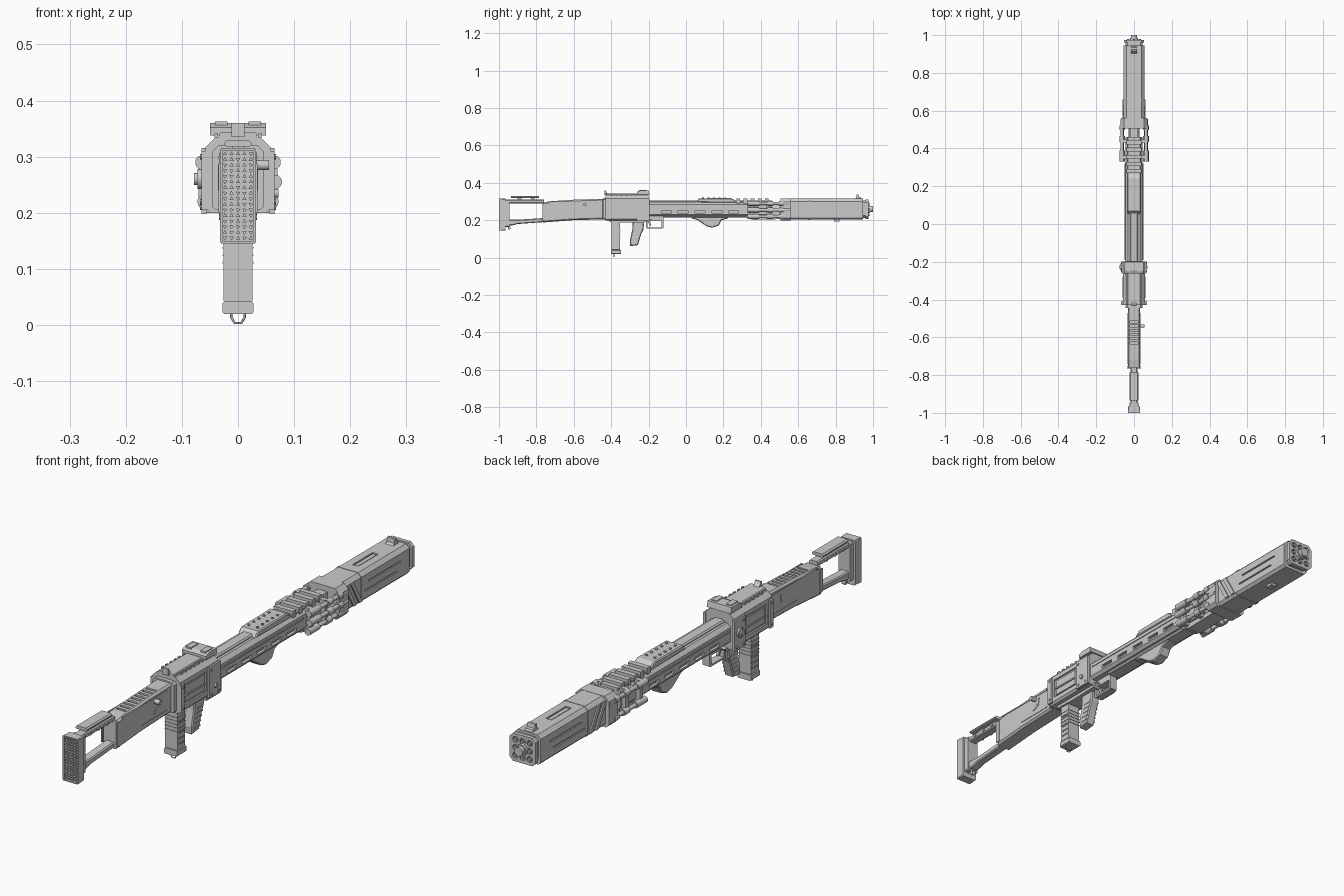
import bpy, bmesh, math, random
from mathutils import Matrix, Vector

random.seed(3)

def finish(name, bm):
    bmesh.ops.recalc_face_normals(bm, faces=bm.faces[:])
    me = bpy.data.meshes.new(name)
    bm.to_mesh(me)
    bm.free()
    ob = bpy.data.objects.new(name, me)
    bpy.context.collection.objects.link(ob)
    return ob

def add_prism(bm, pts, vec):
    f = bm.faces.new([bm.verts.new(p) for p in pts])
    r = bmesh.ops.extrude_face_region(bm, geom=[f])
    bmesh.ops.translate(bm, vec=vec, verts=[v for v in r['geom'] if isinstance(v, bmesh.types.BMVert)])

def boxes(name, specs):
    """specs: (x0, x1, y0, y1, z0, z1)"""
    bm = bmesh.new()
    for x0, x1, y0, y1, z0, z1 in specs:
        add_prism(bm, [(x0, y0, z0), (x1, y0, z0), (x1, y1, z0), (x0, y1, z0)], (0, 0, z1 - z0))
    return finish(name, bm)

def side(name, pts, x0, x1, bevel=0):
    """extrude a (y, z) outline across x"""
    bm = bmesh.new()
    add_prism(bm, [(x0, y, z) for y, z in pts], (x1 - x0, 0, 0))
    if bevel:
        es = [e for e in bm.edges if abs(e.verts[0].co.x - e.verts[1].co.x) < 1e-6]
        bmesh.ops.bevel(bm, geom=es, offset=bevel, segments=1, affect='EDGES')
    return finish(name, bm)

def bar(name, y0, y1, w, z0, z1, top=.01, low=.005):
    """chamfered bar running along y"""
    pts = [(-w + low, z0), (w - low, z0), (w, z0 + low), (w, z1 - top),
           (w - top, z1), (-w + top, z1), (-w, z1 - top), (-w, z0 + low)]
    bm = bmesh.new()
    add_prism(bm, [(x, y0, z) for x, z in pts], (0, y1 - y0, 0))
    return finish(name, bm)

def cyls(name, specs, axis='Y', n=14):
    """specs: (centre, radius, length)"""
    bm = bmesh.new()
    rot = Matrix.Rotation(math.pi / 2, 4, 'X' if axis == 'Y' else 'Y') if axis != 'Z' else Matrix()
    for c, r, l in specs:
        bmesh.ops.create_cone(bm, cap_ends=True, segments=n, radius1=r, radius2=r, depth=l,
                              matrix=Matrix.Translation(c) @ rot)
    ob = finish(name, bm)
    ob.data.shade_smooth()
    ob.data.set_sharp_from_angle(angle=math.radians(40))
    return ob

def cut(ob, cutter):
    m = ob.modifiers.new('cut', 'BOOLEAN')
    m.operation, m.object, m.solver = 'DIFFERENCE', cutter, 'EXACT'
    bpy.context.view_layer.update()
    ob.data = bpy.data.meshes.new_from_object(ob.evaluated_get(bpy.context.evaluated_depsgraph_get()))
    ob.modifiers.clear()
    bpy.data.objects.remove(cutter)

def both(specs):
    return [t for s in specs for t in (s, (-s[1], -s[0]) + tuple(s[2:]))]

# Butt plate with triangular grip studs
bar('butt_plate', -.99, -.965, .032, .145, .315, .004, .004)
bar('butt_spacer', -.966, -.945, .024, .165, .31, .004, .004)
bm = bmesh.new()
for r in range(16):
    for c in range(5):
        x, z = -.023 + .0115 * c, .155 + .01 * r
        a = random.choice((.5, -.5, .5, .1)) * math.pi
        add_prism(bm, [(x + .0046 * math.cos(a + k * 2.094), -.99, z + .0046 * math.sin(a + k * 2.094))
                       for k in range(3)], (0, -.008, 0))
finish('butt_studs', bm)
boxes('butt_rim', both([(.027, .032, -1, -.985, .147, .313)]) +
      [(-.03, .03, -1, -.985, .145, .149), (-.03, .03, -1, -.985, .311, .315)])

# Open stock frame and cheek rest
bar('stock_upper_beam', -.95, -.76, .018, .29, .31, .004, .004)
side('stock_lower_strut', [(-.955, .172), (-.93, .172), (-.90, .18), (-.76, .19), (-.76, .212),
                           (-.90, .203), (-.955, .203)], -.018, .018, .004)
bar('cheek_rest', -.935, -.785, .024, .318, .33, .005, .003)
boxes('cheek_rest_posts', [(-.01, .01, y, y + .02, .305, .32) for y in (-.9, -.83)])
cyls('stock_pins', [((0, y, .3), .006, .046) for y in (-.91, -.86, -.81)], 'X')
cyls('sling_stud', [((0, -.945, .158), .008, .014)], 'X')

# Solid stock body
stock = side('stock_body', [(-.765, .188), (-.61, .2), (-.44, .205), (-.44, .315), (-.6, .31),
                            (-.72, .302), (-.765, .295)], -.033, .033, .007)
cut(stock, boxes('slots', [(-.02, .02, -.7 + .022 * i, -.69 + .022 * i, .299, .33) for i in range(9)]))
boxes('stock_end_band', both([(.03, .035, -.768, -.75, .2, .288)]))
boxes('stock_side_strip', both([(.031, .035, -.74, -.47, .296, .3), (.031, .035, -.62, -.47, .222, .226)]))
for s in (1, -1):
    side('stock_zigzag', [(-.55, .24), (-.53, .262), (-.535, .262), (-.515, .285), (-.52, .257),
                          (-.515, .257)], s * .032, s * .0355)
cyls('stock_knob', [((.04, -.54, .285), .009, .03)], 'X')
bar('stock_neck', -.445, -.425, .045, .205, .32)

# Receiver
rec = bar('receiver', -.43, -.2, .058, .2, .335, .018, .008)
cut(rec, boxes('recess', both([(.052, .08, -.40, -.27, .225, .30)])))
boxes('receiver_panel', both([(.051, .056, -.392, -.278, .232, .292), (.05, .06, -.392, -.278, .255, .261)]))
boxes('receiver_edge_plates', both([(.056, .065, -.262, -.195, .198, .315), (.056, .065, -.43, -.408, .205, .31)]))
cyls('receiver_bolts', [((s * .064, y, z), .005, .008) for s in (1, -1)
                        for y, z in ((-.25, .21), (-.21, .21), (-.25, .3), (-.42, .22), (-.42, .3))], 'X', 8)
cyls('selector_dial', [((-.066, -.228, .26), .018, .012), ((-.072, -.228, .26), .011, .012)], 'X', 18)
cyls('selector_pin', [((.066, -.228, .235), .008, .012)], 'X')
side('receiver_belly', [(-.41, .205), (-.41, .19), (-.32, .187), (-.20, .19), (-.18, .205)], -.034, .034)

# Sight rail, rear sight and front optic
bar('sight_rail', -.43, -.2, .034, .333, .343, .003, .002)
boxes('rail_ribs', both([(.036, .042, -.4 + .025 * i, -.388 + .025 * i, .333, .341) for i in range(6)]))
side('rear_sight', [(-.435, .335), (-.41, .335), (-.425, .35), (-.43, .36), (-.435, .36)], -.012, .012)
side('front_optic', [(-.262, .338), (-.195, .338), (-.2, .36), (-.245, .36), (-.262, .352)], -.05, .05)
boxes('optic_caps', [(x - .011, x + .011, -.252, -.21, .355, .363) for x in (-.03, .03)])

# Magazine with pull ring
mag = bar('magazine', -.397, -.352, .026, .04, .205, .003, .003)
cut(mag, boxes('dimples', both([(.022, .03, -.388 + .012 * i, -.382 + .012 * i, z, z + .007)
                               for i in range(3) for z in (.06, .08, .1, .12, .14)])))
bar('magazine_base', -.402, -.347, .0275, .02, .042, .003, .003)
boxes('magazine_ribs', [(-.0275, .0275, -.399, -.35, z, z + .003) for z in (.11, .123, .136, .149, .162)])
cu = bpy.data.curves.new('pull_ring', 'CURVE')
cu.dimensions, cu.bevel_depth, cu.bevel_resolution = '3D', .0022, 1
sp = cu.splines.new('POLY')
ring = [(-.012, .022), (-.012, .014), (-.006, .0035), (.006, .0035), (.012, .014), (.012, .022)]
sp.points.add(len(ring) - 1)
for p, (x, z) in zip(sp.points, ring):
    p.co = (x, -.385, z, 1)
bpy.context.collection.objects.link(bpy.data.objects.new('pull_ring', cu))

# Pistol grip, trigger and guard
side('pistol_grip', [(-.285, .2), (-.222, .2), (-.228, .15), (-.24, .125), (-.257, .067), (-.298, .062),
                     (-.3, .09), (-.287, .15)], -.019, .019, .004)
for i in range(5):
    y, z = -.287 + .005 * i, .08 + .017 * i
    boxes('grip_ridge', [(-.021, .021, y, y + .032, z, z + .005)])
side('trigger', [(-.205, .195), (-.192, .195), (-.186, .17), (-.193, .17)], -.005, .005)
boxes('trigger_guard', [(-.015, .015, -.21, -.125, .155, .162), (-.015, .015, -.13, -.12, .158, .205),
                        (-.015, .015, -.205, -.12, .197, .222), (-.015, .015, -.213, -.205, .158, .2)])

# Handguard with side slots
hg = bar('handguard', -.205, .46, .046, .222, .298, .014, .01)
slot = []
for y in (-.105, -.015, .075, .165, .255):
    slot.append((.034, .06, y - .027, y + .027, .238, .252))
cut(hg, boxes('slots', both(slot)))
boxes('slot_liners', both([(.034, .04, y - .02, y + .02, .242, .248) for y in (-.105, -.015, .075, .165, .255)]))
boxes('handguard_side_rail', both([(.044, .049, -.19, .32, .268, .274)]))
bar('handguard_top_strip', -.2, .08, .022, .29, .306, .005, .002)
bar('handguard_keel', -.12, .44, .03, .214, .226, .002, .006)

# Raised top cover with vent ribs
side('top_cover', [(.05, .296), (.07, .317), (.24, .319), (.265, .305), (.46, .305), (.46, .29)], -.037, .037, .004)
boxes('top_cover_ribs', [(-.04, .04, .27 + .038 * i, .29 + .038 * i, .29, .316) for i in range(5)])
cyls('top_cover_studs', [((x, .09 + .03 * i, .319), .005, .006) for i in range(5) for x in (-.018, .018)], 'Z', 8)
side('hand_stop', [(.03, .222), (.03, .21), (.06, .202), (.11, .168), (.14, .16), (.175, .172),
                   (.19, .2), (.225, .21), (.225, .222)], -.022, .022, .004)

# Barrel core, gas tubes and clamps
cyls('barrel_core', [((0, .48, .26), .024, .12)], n=16)
boxes('core_spine', [(-.02, .02, .44, .53, .23, .295)])
tubes = [(.06, .22), (.064, .29), (-.06, .22), (-.064, .29), (.066, .255)]
cyls('gas_tubes', [((x, .455, z), .008, .2) for x, z in tubes])
cyls('tube_sleeves', [((x, y, z), .0125, l) for x, z in tubes for y, l in ((.36, .06), (.45, .03), (.51, .025))])
boxes('tube_clamps', both([(.035, .062, y, y + .018, .208, .302) for y in (.345, .43)]))
side('under_rail', [(.32, .214), (.36, .202), (.5, .206), (.53, .222), (.32, .224)], -.03, .03)

# Front collar with slanted ribs
bar('front_collar', .505, .56, .07, .2, .316, .018, .012)
for s in (1, -1):
    for k in range(2):
        y = .555 + k * .035
        side('slanted_rib', [(y, .3), (y + .018, .3), (y + .068, .212), (y + .05, .212)], s * .053, s * .06)

# Front shroud with side slits and top insert
sh = bar('front_shroud', .555, .945, .055, .203, .315, .014, .01)
cut(sh, boxes('slits', both([(.05, .07, .68, .87, .238, .244), (.05, .07, .70, .89, .268, .274)]) +
              [(-.012, .012, .70, .82, .309, .33)]))
boxes('shroud_insert', [(-.008, .008, .705, .815, .305, .313)])
bar('shroud_band', .655, .665, .0565, .2015, .3165, .014, .01)
boxes('shroud_foot', [(-.012, .012, .79, .82, .194, .206)])
side('post_sight', [(.9, .313), (.94, .313), (.935, .322), (.925, .324), (.922, .338), (.912, .338), (.91, .322)],
     -.016, .016)

# Muzzle cap: framed plate with round ports
bar('muzzle_core', .94, .962, .046, .213, .306, .012, .012)
cap = bar('muzzle_cap', .96, .975, .054, .207, .312, .014, .014)
ports = [(x, z) for x in (-.03, 0, .03) for z in (.23, .26, .29) if (x, z) != (0, .26)]
cut(cap, cyls('ports', [((x, .975, z), .0115, .02) for x, z in ports], n=12))
cyls('port_tubes', [((x, .97, z), .006, .02) for x, z in ports], n=8)
cyls('muzzle_stub', [((0, .98, .26), .017, .04), ((0, .975, .26), .022, .02)], n=16)
